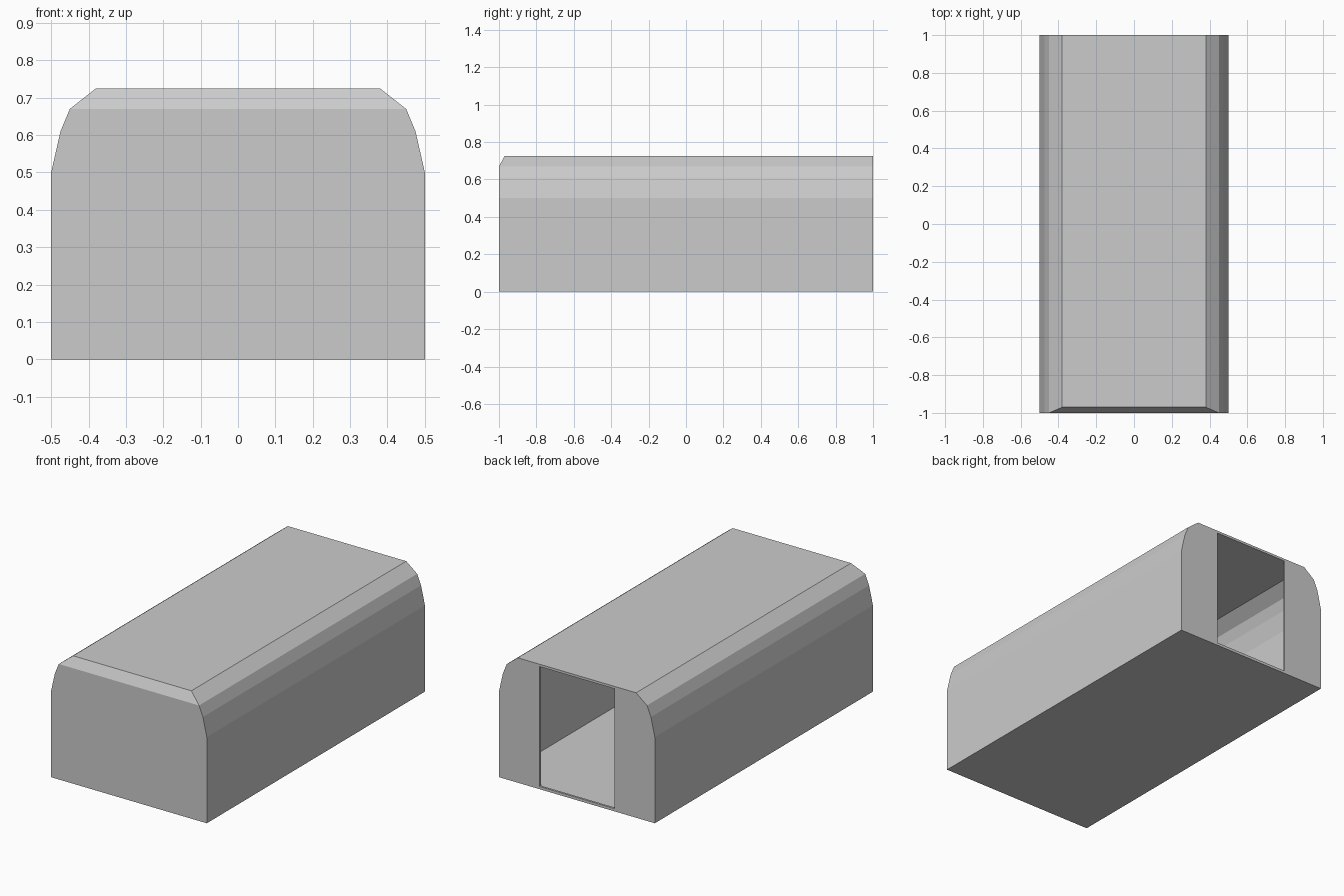
import bpy, bmesh

if "Cube" in bpy.data.objects:
    bpy.data.objects.remove(bpy.data.objects["Cube"])

WALL = 0.012
TOP = 0.725
# right half of the cross-section (x, z), bottom to top
HALF = [(0.5, 0.0), (0.5, 0.5), (0.475, 0.61), (0.45, 0.67), (0.38, TOP)]


def add_object(name, bm):
    bmesh.ops.recalc_face_normals(bm, faces=bm.faces)
    mesh = bpy.data.meshes.new(name)
    bm.to_mesh(mesh)
    bm.free()
    obj = bpy.data.objects.new(name, mesh)
    bpy.context.collection.objects.link(obj)
    return obj


def hull(name, inset):
    """Solid tunnel shape with a chamfered front top edge, shrunk by inset."""
    sx = (0.5 - inset) / 0.5
    sz = (TOP - 2 * inset) / TOP
    right = [(x * sx, inset + z * sz) for x, z in HALF]
    ring = right + [(-x, z) for x, z in reversed(right)]
    n = len(ring)
    bm = bmesh.new()
    # the two roof points sit further back, giving the sloped front edge
    front = [bm.verts.new((x, (-0.97 if i in (4, 5) else -1) + inset, z))
             for i, (x, z) in enumerate(ring)]
    back = [bm.verts.new((x, 1 - inset, z)) for x, z in ring]
    for i in range(n):
        j = (i + 1) % n
        bm.faces.new((front[i], front[j], back[j], back[i]))
    bm.faces.new(front[:4] + front[6:])
    bm.faces.new(front[3:7])
    bm.faces.new(back)
    return add_object(name, bm)


def box(name, lo, hi):
    bm = bmesh.new()
    bmesh.ops.create_cube(bm, size=1)
    for v in bm.verts:
        v.co = [lo[k] if v.co[k] < 0 else hi[k] for k in range(3)]
    return add_object(name, bm)


# Outer shell
shell = hull("shell", 0)

# Hollow interior and rear doorway cutters
interior = hull("interior_cutter", WALL)
doorway = box("doorway_cutter", (-0.24, 0.9, 0.016), (0.24, 1.1, 0.711))

bpy.context.view_layer.objects.active = shell
for cutter in (interior, doorway):
    cutter.hide_render = True
    mod = shell.modifiers.new("cut", 'BOOLEAN')
    mod.operation = 'DIFFERENCE'
    mod.solver = 'EXACT'
    mod.object = cutter
    bpy.ops.object.modifier_apply(modifier=mod.name)
    bpy.data.objects.remove(cutter)
